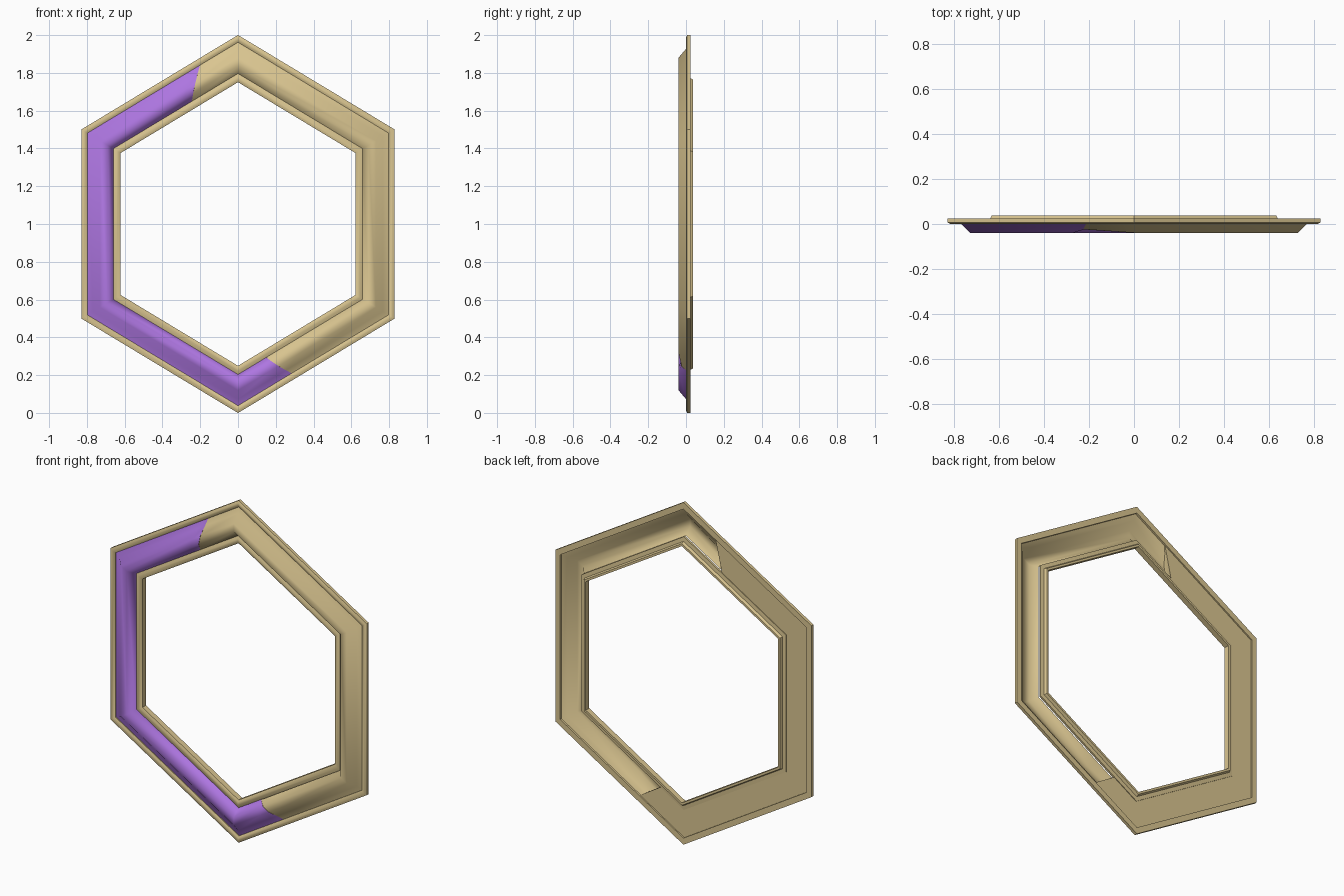
import bpy, bmesh, math

if "Cube" in bpy.data.objects:
    bpy.data.objects.remove(bpy.data.objects["Cube"])

TOP, SIDE, CZ = 1.207, 0.604, 1.0
HEX = [(0, TOP), (-1, SIDE), (-1, -SIDE), (0, -TOP), (1, -SIDE), (1, SIDE)]


def material(name, col):
    m = bpy.data.materials.new(name)
    m.diffuse_color = (*col, 1)
    m.use_nodes = True
    m.node_tree.nodes["Principled BSDF"].inputs["Base Color"].default_value = m.diffuse_color
    return m


GOLD = material("pale gold", (0.70, 0.56, 0.28))
PURPLE = material("purple", (0.42, 0.18, 0.75))


def point(s, a, y):
    """Point at perimeter position s (0..6, from the top corner) of a hexagon of half width a."""
    k = math.floor(s)
    t = s - k
    p, q = HEX[k % 6], HEX[(k + 1) % 6]
    return (a * (p[0] + (q[0] - p[0]) * t), y, CZ + a * (p[1] + (q[1] - p[1]) * t))


def finish(bm, name, mats, closed):
    if closed:
        bmesh.ops.recalc_face_normals(bm, faces=bm.faces)
    else:
        bm.normal_update()
        if sum(f.normal.y * f.calc_area() for f in bm.faces) > 0:
            bmesh.ops.reverse_faces(bm, faces=bm.faces)
    me = bpy.data.meshes.new(name)
    bm.to_mesh(me)
    bm.free()
    ob = bpy.data.objects.new(name, me)
    bpy.context.collection.objects.link(ob)
    for m in mats:
        me.materials.append(m)
    bpy.ops.object.select_all(action='DESELECT')
    ob.select_set(True)
    bpy.context.view_layer.objects.active = ob
    bpy.ops.object.shade_smooth_by_angle(angle=math.radians(50))
    return ob


def ring(name, profile):
    """Closed hexagonal ring swept from a closed (half width, y) profile."""
    bm = bmesh.new()
    rows = [[bm.verts.new(point(k, a, y)) for a, y in profile] for k in range(6)]
    n = len(profile)
    for i in range(6):
        r, q = rows[i], rows[(i + 1) % 6]
        for j in range(n):
            bm.faces.new((r[j], r[(j + 1) % n], q[(j + 1) % n], q[j]))
    finish(bm, name, [GOLD], True)


# slanted seams between the two halves of the band
def top_seam(a):
    return 0.25 + (0.80 - a) / 0.14 * 0.12


def bottom_seam(a):
    return 3.36 - (0.80 - a) / 0.14 * 0.133


def band(name, stations, mats, backed):
    """Raised bevelled band; each station is (position function, relief height)."""
    profile = [(0.80, 0.014), (0.768, 0.0), (0.73, -0.039), (0.692, -0.039), (0.66, 0.0)]
    if backed:
        profile += [(0.66, 0.016), (0.80, 0.016)]
    bm = bmesh.new()
    rows = [[bm.verts.new(point(f(a), a, y * h if y < 0 else y)) for a, y in profile]
            for f, h in stations]
    n = len(profile)
    for r, q in zip(rows, rows[1:]):
        for j in range(n if backed else n - 1):
            f = bm.faces.new((r[j], r[(j + 1) % n], q[(j + 1) % n], q[j]))
            # flat back plate takes the second colour
            f.material_index = 1 if backed and j == 5 else 0
    if backed:
        for r in (rows[0], rows[-1]):
            bm.faces.new(r).material_index = 1
    finish(bm, name, mats, backed)


def corner(k):
    return lambda a: k


# outer and inner rims
ring("outer_rim", [(0.797, 0.024), (0.797, 0.008), (0.806, 0.002), (0.818, 0.0),
                   (0.829, 0.006), (0.829, 0.024)])
ring("inner_rim", [(0.622, 0.038), (0.622, 0.006), (0.632, 0.0), (0.645, -0.001),
                   (0.662, 0.008), (0.662, 0.020), (0.640, 0.022), (0.634, 0.038)])

# purple half: left side and bottom, with a gold back plate
band("purple_band", [(top_seam, 0.65), (lambda a: top_seam(a) + 0.06, 1), (corner(1), 1),
                     (corner(2), 1), (corner(3), 1),
                     (lambda a: bottom_seam(a) - 0.06, 1), (bottom_seam, 0.65)],
     [PURPLE, GOLD], True)

# gold half: right side and top, an open-backed shell with dipping ends
band("gold_band", [(bottom_seam, 0.6), (lambda a: bottom_seam(a) + 0.15, 1), (corner(4), 1),
                   (corner(5), 1), (corner(6), 1), (lambda a: top_seam(a) + 6, 0.6)],
     [GOLD], False)
